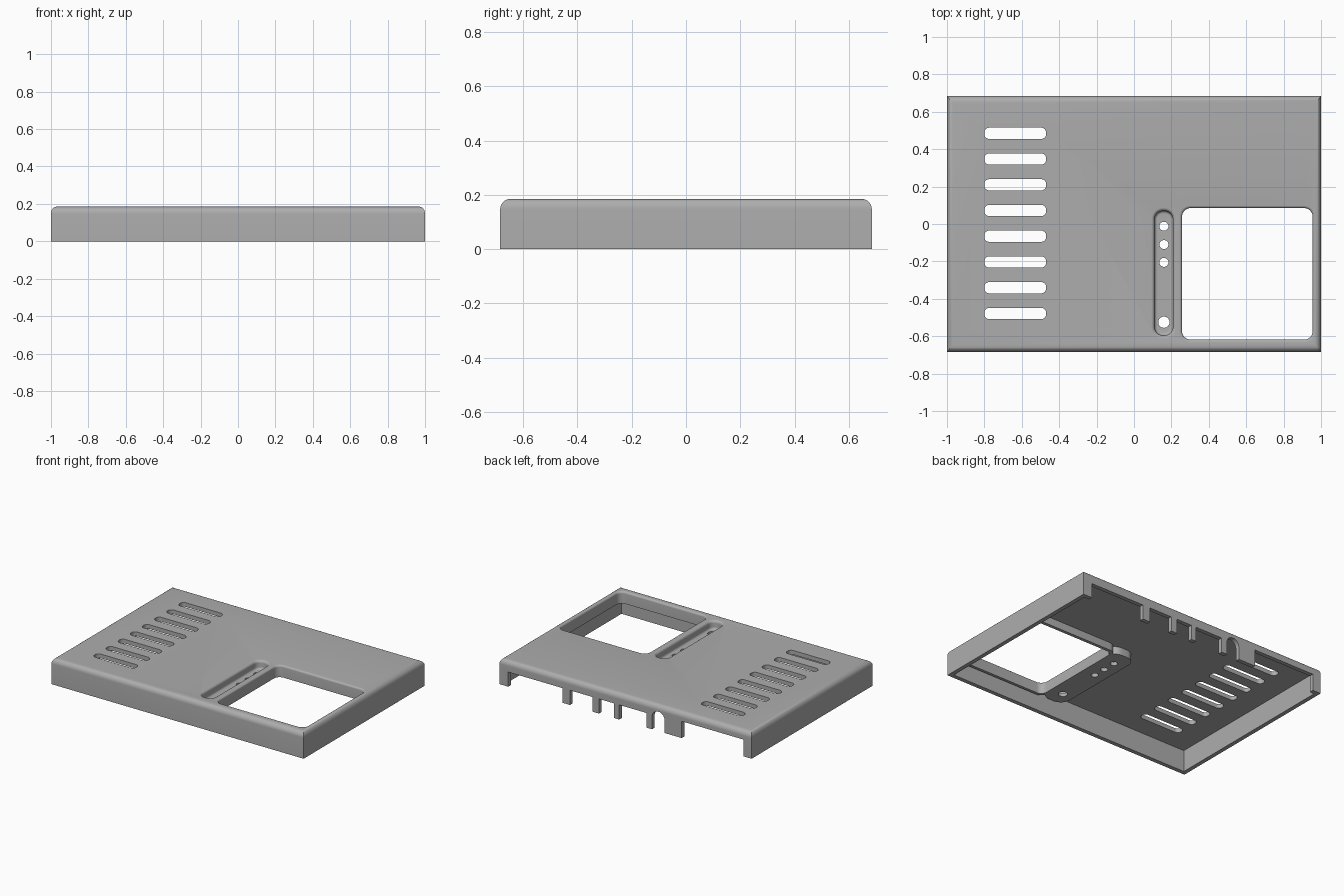
import bpy, bmesh, math
from mathutils import Vector

if "Cube" in bpy.data.objects:
    bpy.data.objects.remove(bpy.data.objects["Cube"])

H, HY, WALL, CEIL = 0.185, 0.685, 0.03, 0.155

grey = bpy.data.materials.new("case grey")
grey.diffuse_color = (0.42, 0.42, 0.42, 1)
grey.use_nodes = True
grey.node_tree.nodes["Principled BSDF"].inputs["Base Color"].default_value = grey.diffuse_color


def loft(name, rings):
    """Closed solid skinned through rings of equal point count."""
    bm = bmesh.new()
    vs = [[bm.verts.new(p) for p in ring] for ring in rings]
    n = len(vs[0])
    for a, b in zip(vs, vs[1:]):
        for i in range(n):
            j = (i + 1) % n
            bm.faces.new((a[i], a[j], b[j], b[i]))
    bm.faces.new(vs[0][::-1])
    bm.faces.new(vs[-1])
    bmesh.ops.recalc_face_normals(bm, faces=bm.faces)
    me = bpy.data.meshes.new(name)
    bm.to_mesh(me)
    bm.free()
    me.materials.append(grey)
    ob = bpy.data.objects.new(name, me)
    bpy.context.collection.objects.link(ob)
    return ob


def rect(x0, x1, y0, y1, z):
    return [Vector(p) for p in ((x0, y0, z), (x1, y0, z), (x1, y1, z), (x0, y1, z))]


def round_rect(x0, x1, y0, y1, r, z, n=8):
    pts = []
    for q, (cx, cy) in enumerate(((x1 - r, y1 - r), (x0 + r, y1 - r),
                                  (x0 + r, y0 + r), (x1 - r, y0 + r))):
        for i in range(n + 1):
            a = math.pi / 2 * (q + i / n)
            pts.append(Vector((cx + r * math.cos(a), cy + r * math.sin(a), z)))
    return pts


def box(name, x0, x1, y0, y1, z0, z1):
    return loft(name, [rect(x0, x1, y0, y1, z) for z in (z0, z1)])


def pad(name, x0, x1, y0, y1, r, z0, z1):
    return loft(name, [round_rect(x0, x1, y0, y1, r, z) for z in (z0, z1)])


def rolled_cutter(name, x0, x1, y0, y1, r, z0, roll, floor=0.0):
    """Opening with a rolled upper lip and an optional rounded floor edge."""
    levels = []
    if floor:
        for i in range(6):
            a = math.pi / 2 * i / 6
            levels.append((-floor * (1 - math.sin(a)), z0 + floor * (1 - math.cos(a))))
        levels.append((0, z0 + floor))
    else:
        levels.append((0, z0))
    for i in range(7):
        a = math.pi / 2 * i / 6
        levels.append((roll * (1 - math.cos(a)), H - roll + roll * math.sin(a)))
    levels.append((roll, H + 0.1))
    return loft(name, [round_rect(x0 - o, x1 + o, y0 - o, y1 + o, r + o, z)
                       for o, z in levels])


def combine(target, other, op):
    mod = target.modifiers.new(op, 'BOOLEAN')
    mod.operation, mod.object, mod.solver = op, other, 'EXACT'
    bpy.context.view_layer.objects.active = target
    bpy.ops.object.modifier_apply(modifier=mod.name)
    bpy.data.objects.remove(other)


# outer shell: sharp vertical corners, rolled top edges
RX, RY = 0.03, 0.038
rings = [rect(-1, 1, -HY, HY, 0)]
for i in range(9):
    a = math.pi / 2 * i / 8
    ix, iy = RX * (1 - math.cos(a)), RY * (1 - math.cos(a))
    rings.append(rect(-1 + ix, 1 - ix, -HY + iy, HY - iy, H - RY + RY * math.sin(a)))
case = loft("case_lid", rings)

# hollow underside
combine(case, box("cavity", -1 + WALL, 1 - WALL, -HY + WALL, HY - WALL, -0.1, CEIL), 'DIFFERENCE')

# raised frame and pocket body under the top plate
combine(case, pad("window_frame", 0.235, 0.975, -0.638, 0.108, 0.06, 0.10, 0.17), 'UNION')
combine(case, pad("pocket_body", 0.075, 0.26, -0.63, 0.105, 0.07, 0.10, 0.17), 'UNION')

# display window and button pocket
combine(case, rolled_cutter("window_cut", 0.257, 0.955, -0.618, 0.085, 0.045, -0.1, 0.014), 'DIFFERENCE')
combine(case, rolled_cutter("pocket_cut", 0.11, 0.208, -0.595, 0.07, 0.045, 0.125, 0.018, 0.015), 'DIFFERENCE')

# button holes in the pocket floor
for y, r in ((-0.012, 0.024), (-0.11, 0.024), (-0.205, 0.024), (-0.525, 0.03)):
    combine(case, pad("hole_cut", 0.16 - r, 0.16 + r, y - r, y + r, r * 0.999, 0.05, 0.3), 'DIFFERENCE')

# vent slots
for i in range(8):
    y = 0.485 - i * 0.1376
    combine(case, pad("vent_cut", -0.80, -0.47, y - 0.03, y + 0.03, 0.026, 0.1, 0.3), 'DIFFERENCE')

# connector openings along the back wall, open at the bottom
for x0, x1, top in ((0.50, 0.93, 0.105), (0.26, 0.44, 0.105), (0.09, 0.21, 0.105),
                    (-0.165, 0.05, 0.105), (-0.935, -0.445, 0.12)):
    combine(case, box("port_cut", x0, x1, HY - 0.05, HY + 0.1, -0.1, top), 'DIFFERENCE')

# arched round-socket opening
R = 0.05
arch = [(-0.26 + R * math.cos(math.pi * i / 14), 0.09 + R * math.sin(math.pi * i / 14)) for i in range(15)]
arch = [(-0.26 + R, -0.1)] + arch + [(-0.26 - R, -0.1)]
combine(case, loft("socket_cut", [[Vector((x, y, z)) for x, z in arch]
                                  for y in (HY - 0.05, HY + 0.1)]), 'DIFFERENCE')

bpy.ops.object.select_all(action='DESELECT')
case.select_set(True)
bpy.context.view_layer.objects.active = case
bpy.ops.object.shade_smooth_by_angle(angle=math.radians(30))
